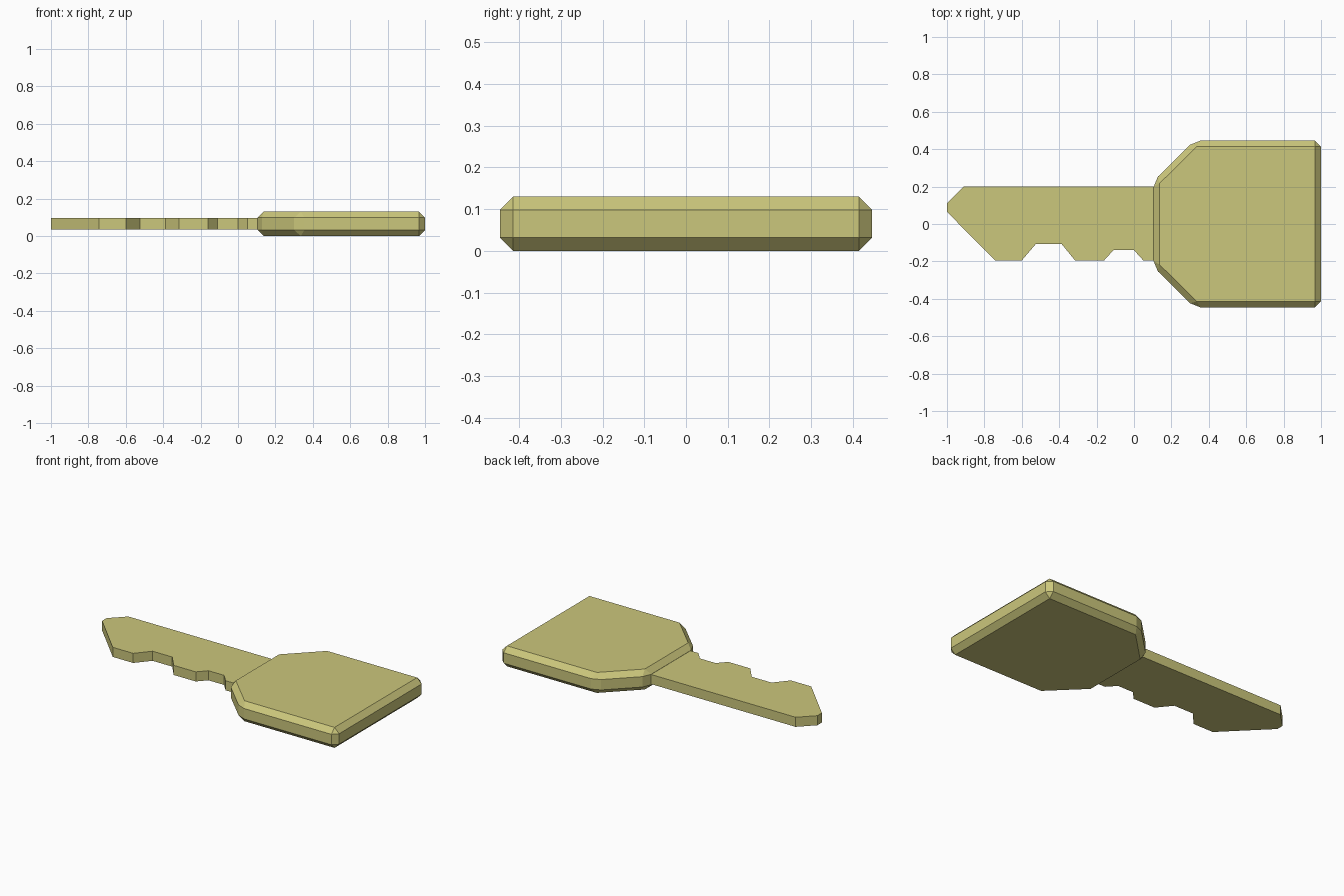
import bpy, bmesh

if "Cube" in bpy.data.objects:
    bpy.data.objects.remove(bpy.data.objects["Cube"])

brass = bpy.data.materials.new("brass")
brass.diffuse_color = (0.6, 0.57, 0.2, 1)
brass.use_nodes = True
brass.node_tree.nodes["Principled BSDF"].inputs["Base Color"].default_value = brass.diffuse_color


def plate(name, outline, z0, z1, chamfer=0.0):
    """Extrude a flat outline between two heights, optionally chamfering every edge."""
    bm = bmesh.new()
    face = bm.faces.new([bm.verts.new((x, y, z0)) for x, y in outline])
    top = bmesh.ops.extrude_face_region(bm, geom=[face], use_keep_orig=True)
    verts = [v for v in top["geom"] if isinstance(v, bmesh.types.BMVert)]
    bmesh.ops.translate(bm, vec=(0, 0, z1 - z0), verts=verts)
    bmesh.ops.recalc_face_normals(bm, faces=bm.faces[:])
    if chamfer:
        bmesh.ops.bevel(bm, geom=bm.edges[:], offset=chamfer, segments=1,
                        profile=0.5, affect='EDGES')
    mesh = bpy.data.meshes.new(name)
    bm.to_mesh(mesh)
    bm.free()
    mesh.materials.append(brass)
    obj = bpy.data.objects.new(name, mesh)
    bpy.context.collection.objects.link(obj)
    return obj


# Chamfered grip, mirrored across y = 0
half = [(0.105, 0.231), (0.323, 0.446), (1.0, 0.446)]
grip = half + [(x, -y) for x, y in reversed(half)]
plate("key_grip", grip, 0.0, 0.13, 0.032)

# Blade with pointed tip and two notches
blade = [(-1.0, 0.065), (-1.0, 0.11), (-0.91, 0.2), (0.115, 0.2), (0.115, -0.195),
         (0.05, -0.195), (0.0, -0.14), (-0.11, -0.14), (-0.16, -0.195),
         (-0.315, -0.195), (-0.387, -0.107), (-0.525, -0.107), (-0.6, -0.195),
         (-0.743, -0.195)]
plate("key_blade", blade, 0.036, 0.097)
